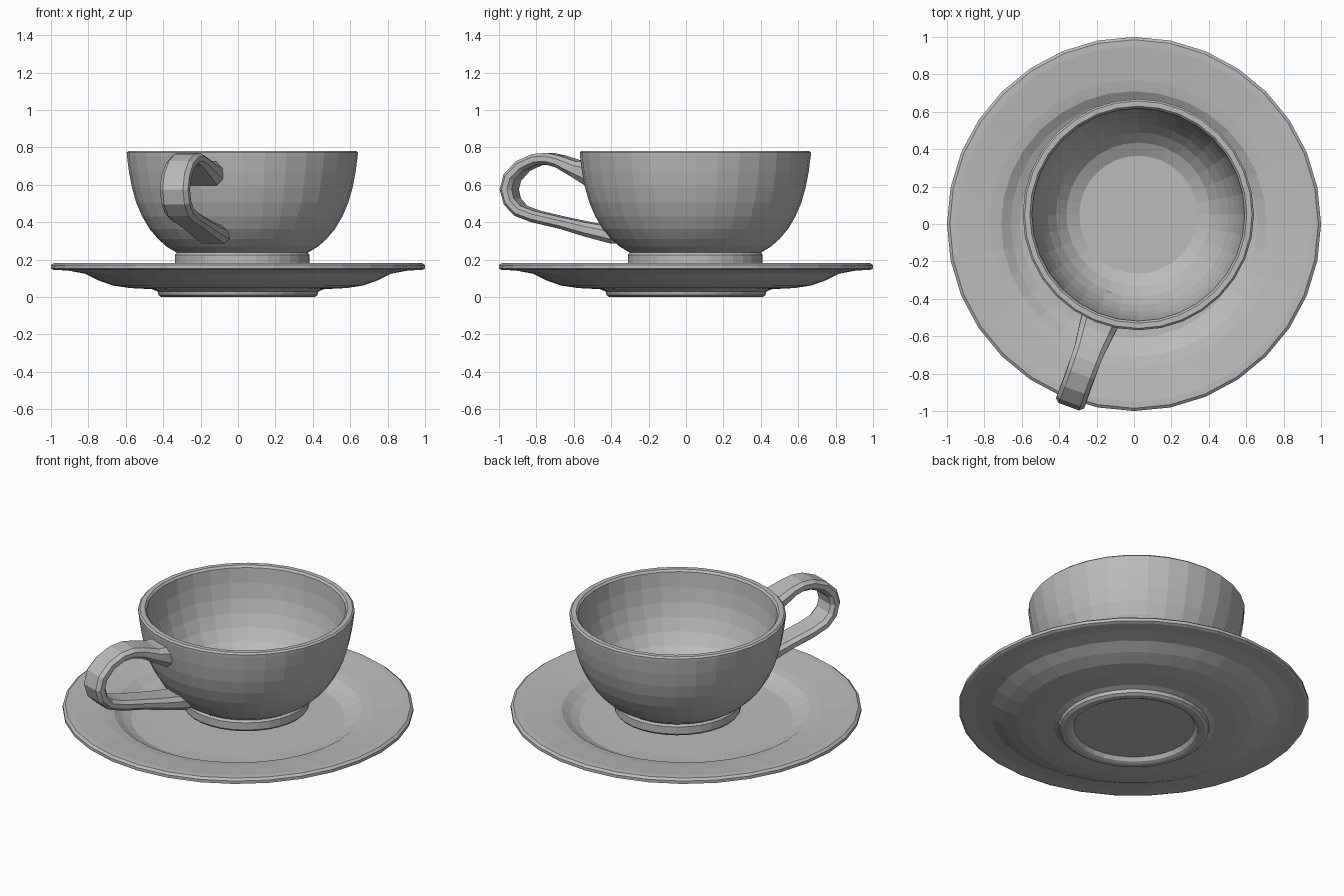
import bpy, bmesh, math
from mathutils import Vector

cube = bpy.data.objects.get("Cube")
if cube:
    bpy.data.objects.remove(cube, do_unlink=True)

SIDES = 32
CUP = Vector((0.023, 0.05, 0))

grey = bpy.data.materials.new("grey_ceramic")
grey.use_nodes = True
colour = (0.5, 0.5, 0.5, 1)
grey.diffuse_color = colour
grey.node_tree.nodes["Principled BSDF"].inputs["Base Color"].default_value = colour


def finish(name, bm):
    bmesh.ops.recalc_face_normals(bm, faces=bm.faces)
    mesh = bpy.data.meshes.new(name)
    bm.to_mesh(mesh)
    bm.free()
    mesh.materials.append(grey)
    obj = bpy.data.objects.new(name, mesh)
    bpy.context.collection.objects.link(obj)
    return obj


def loft(bm, rings):
    """Skin a list of closed point rings and cap both ends."""
    rows = [[bm.verts.new(p) for p in ring] for ring in rings]
    for a, b in zip(rows, rows[1:]):
        for i in range(len(a)):
            j = (i + 1) % len(a)
            bm.faces.new((a[i], a[j], b[j], b[i]))
    bm.faces.new(rows[0])
    bm.faces.new(rows[-1])


def lathe(name, profile, centre=Vector()):
    bm = bmesh.new()
    angles = [math.tau * i / SIDES for i in range(SIDES)]
    loft(bm, [[centre + Vector((r * math.cos(a), r * math.sin(a), z)) for a in angles]
              for r, z in profile])
    return finish(name, bm)


# Saucer: recessed foot, stepped underside, rounded rim, sunken well
lathe("saucer", [
    (0.345, 0.03), (0.36, 0.008), (0.38, 0), (0.41, 0), (0.425, 0.01),
    (0.43, 0.03), (0.46, 0.042), (0.58, 0.048), (0.67, 0.062), (0.75, 0.09),
    (0.82, 0.125), (0.91, 0.142), (0.985, 0.145), (1, 0.152), (1, 0.17),
    (0.985, 0.182), (0.95, 0.182), (0.77, 0.163), (0.71, 0.152),
    (0.66, 0.12), (0.61, 0.1), (0.5, 0.097)])

# Cup: foot ring, round bowl, rolled lip, hollow inside with a flat floor
lathe("cup", [
    (0.3, 0.2), (0.31, 0.172), (0.35, 0.168), (0.36, 0.18), (0.36, 0.225),
    (0.35, 0.237), (0.405, 0.27), (0.45, 0.31), (0.495, 0.363), (0.535, 0.43),
    (0.567, 0.505), (0.59, 0.585), (0.606, 0.67), (0.617, 0.755),
    (0.618, 0.772), (0.608, 0.782), (0.58, 0.782), (0.569, 0.77),
    (0.56, 0.68), (0.543, 0.59), (0.518, 0.51), (0.484, 0.435),
    (0.44, 0.37), (0.385, 0.315), (0.315, 0.28)], CUP)

# Handle: bevelled strap swept along a loop; distance, height, width, thickness
path = [
    (0.585, 0.66, 0.21, 0.13), (0.67, 0.685, 0.19, 0.085), (0.766, 0.725, 0.165, 0.065),
    (0.83, 0.74, 0.16, 0.062), (0.9, 0.735, 0.155, 0.062), (0.98, 0.7, 0.155, 0.065),
    (1.04, 0.64, 0.16, 0.068), (1.058, 0.575, 0.16, 0.068), (1.04, 0.51, 0.16, 0.065),
    (0.99, 0.46, 0.16, 0.062), (0.904, 0.43, 0.16, 0.062), (0.745, 0.395, 0.16, 0.062),
    (0.6, 0.36, 0.17, 0.075), (0.45, 0.33, 0.18, 0.09)]
out = Vector((-0.34, -0.94, 0)).normalized()
up = Vector((0, 0, 1))
side = out.cross(up)
points = [CUP + out * d + up * z for d, z, w, t in path]
corners = [(1, 0.45), (0.72, 1), (-0.72, 1), (-1, 0.45),
           (-1, -0.45), (-0.72, -1), (0.72, -1), (1, -0.45)]
rings = []
for i, (d, z, width, thick) in enumerate(path):
    tangent = points[min(i + 1, len(path) - 1)] - points[max(i - 1, 0)]
    normal = tangent.cross(side).normalized()
    rings.append([points[i] + side * (u * width / 2) + normal * (v * thick / 2)
                  for u, v in corners])
bm = bmesh.new()
loft(bm, rings)
finish("handle", bm)
